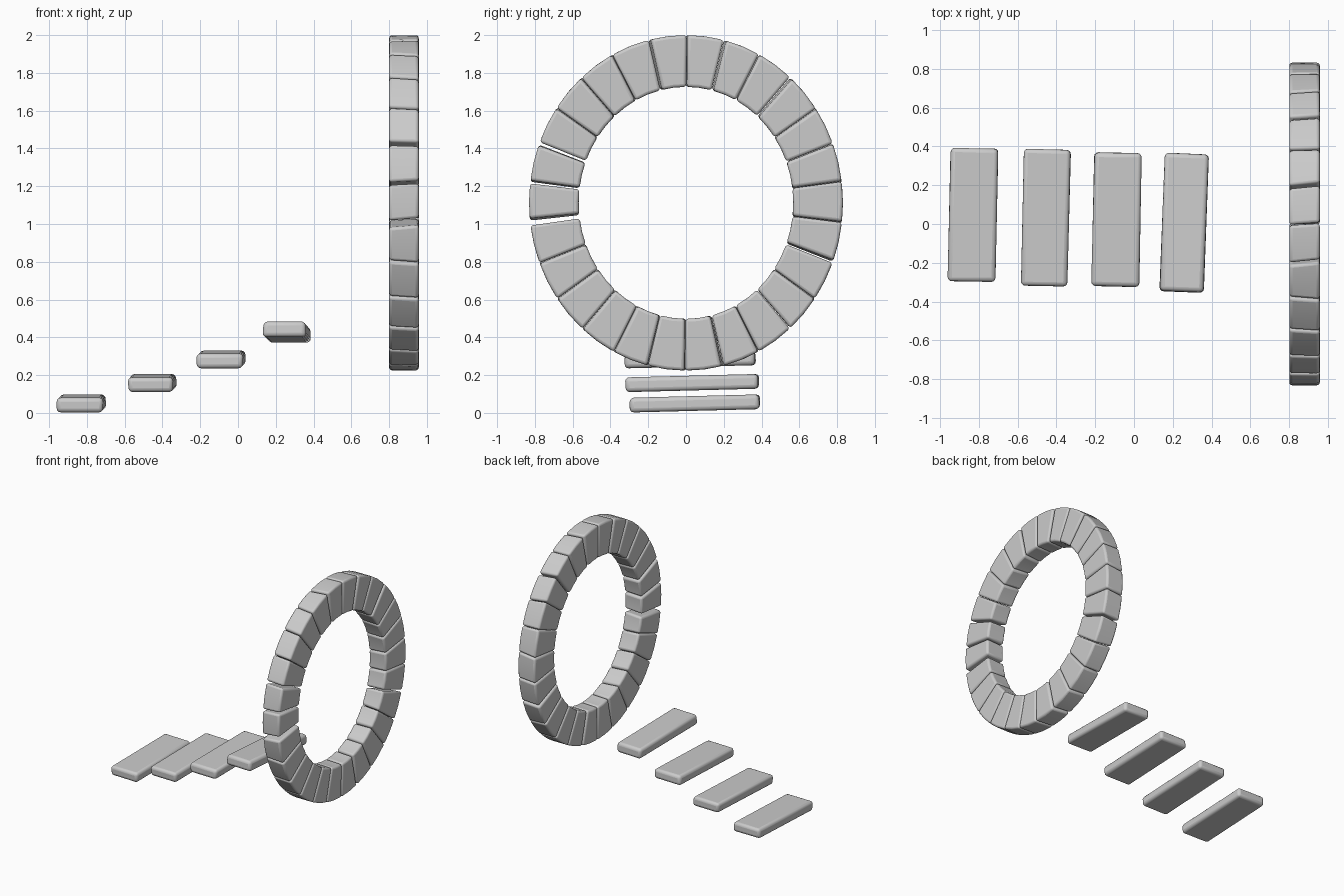
import bpy, bmesh, math, random
from mathutils import Matrix, Vector, Euler

if "Cube" in bpy.data.objects:
    bpy.data.objects.remove(bpy.data.objects["Cube"])

random.seed(4)
N = 26
X0, X1, ZC = 0.80, 0.957, 1.112      # ring faces and centre height


def finish(name, bm, width):
    """Turn a bmesh into a rounded, smooth-shaded stone."""
    bmesh.ops.recalc_face_normals(bm, faces=bm.faces[:])
    me = bpy.data.meshes.new(name)
    bm.to_mesh(me)
    bm.free()
    ob = bpy.data.objects.new(name, me)
    bpy.context.collection.objects.link(ob)
    bev = ob.modifiers.new("rounding", 'BEVEL')
    bev.width = width
    bev.segments = 3
    bev.limit_method = 'ANGLE'
    bev.angle_limit = math.radians(40)
    bpy.ops.object.select_all(action='DESELECT')
    ob.select_set(True)
    bpy.context.view_layer.objects.active = ob
    bpy.ops.object.shade_smooth_by_angle(angle=math.radians(50))
    return ob


def ring_point(x, deg, inner):
    t = math.radians(deg)
    ry, rz = (0.568, 0.614) if inner else (0.831, 0.888)
    return Vector((x, ry * math.cos(t), ZC + rz * math.sin(t)))


# Joints between ring stones: a few are open, most are tight
open_joints = {1: 1.0, 3: 1.0, 8: 1.0, 12: 0.9, 19: 2.4, 20: 1.0, 21: 1.2, 25: 0.8}
skews = [random.uniform(-0.7, 0.7) for _ in range(N)]


def ring_stone(i):
    step = 360 / N
    j = (i + 1) % N
    a = 90 - i * step - open_joints.get(i, 0.25) / 2
    b = 90 - (i + 1) * step + open_joints.get(j, 0.25) / 2
    bm = bmesh.new()
    loops = []
    for x, s in ((X0, -1), (X1, 1)):
        a2, b2 = a + s * skews[i], b + s * skews[j]
        m = (a2 + b2) / 2
        pts = [ring_point(x, d, False) for d in (a2, m, b2)]
        pts += [ring_point(x, d, True) for d in (b2, m, a2)]
        loops.append([bm.verts.new(p) for p in pts])
    lo, hi = loops
    for a3, b3, c3, d3 in ((0, 1, 4, 5), (1, 2, 3, 4)):
        for lp in loops:
            bm.faces.new([lp[k] for k in (a3, b3, c3, d3)])
    for k in range(6):
        n = (k + 1) % 6
        bm.faces.new((lo[k], lo[n], hi[n], hi[k]))
    finish(f"ring_stone_{i + 1:02d}", bm, 0.016)


for i in range(N):
    ring_stone(i)

# Floating slab steps: centre, size, tilt about x, turn about z
slabs = [
    ((-0.831, 0.047, 0.050), (0.245, 0.685, 0.078), 0.026, -0.022),
    ((-0.454, 0.034, 0.158), (0.238, 0.705, 0.078), 0.026, -0.022),
    ((-0.089, 0.023, 0.283), (0.247, 0.690, 0.078), 0.024, -0.022),
    ((0.259, 0.005, 0.428), (0.225, 0.715, 0.082), -0.045, -0.040),
]
for i, (loc, size, tilt, turn) in enumerate(slabs):
    bm = bmesh.new()
    bmesh.ops.create_cube(bm, size=1)
    bmesh.ops.scale(bm, vec=size, verts=bm.verts)
    for v in bm.verts:
        v.co.x += random.uniform(-0.004, 0.004)
        v.co.y += random.uniform(-0.004, 0.004)
    mat = Matrix.Translation(loc) @ Euler((tilt, 0, turn)).to_matrix().to_4x4()
    bmesh.ops.transform(bm, matrix=mat, verts=bm.verts)
    finish(f"step_slab_{i + 1}", bm, 0.022)
